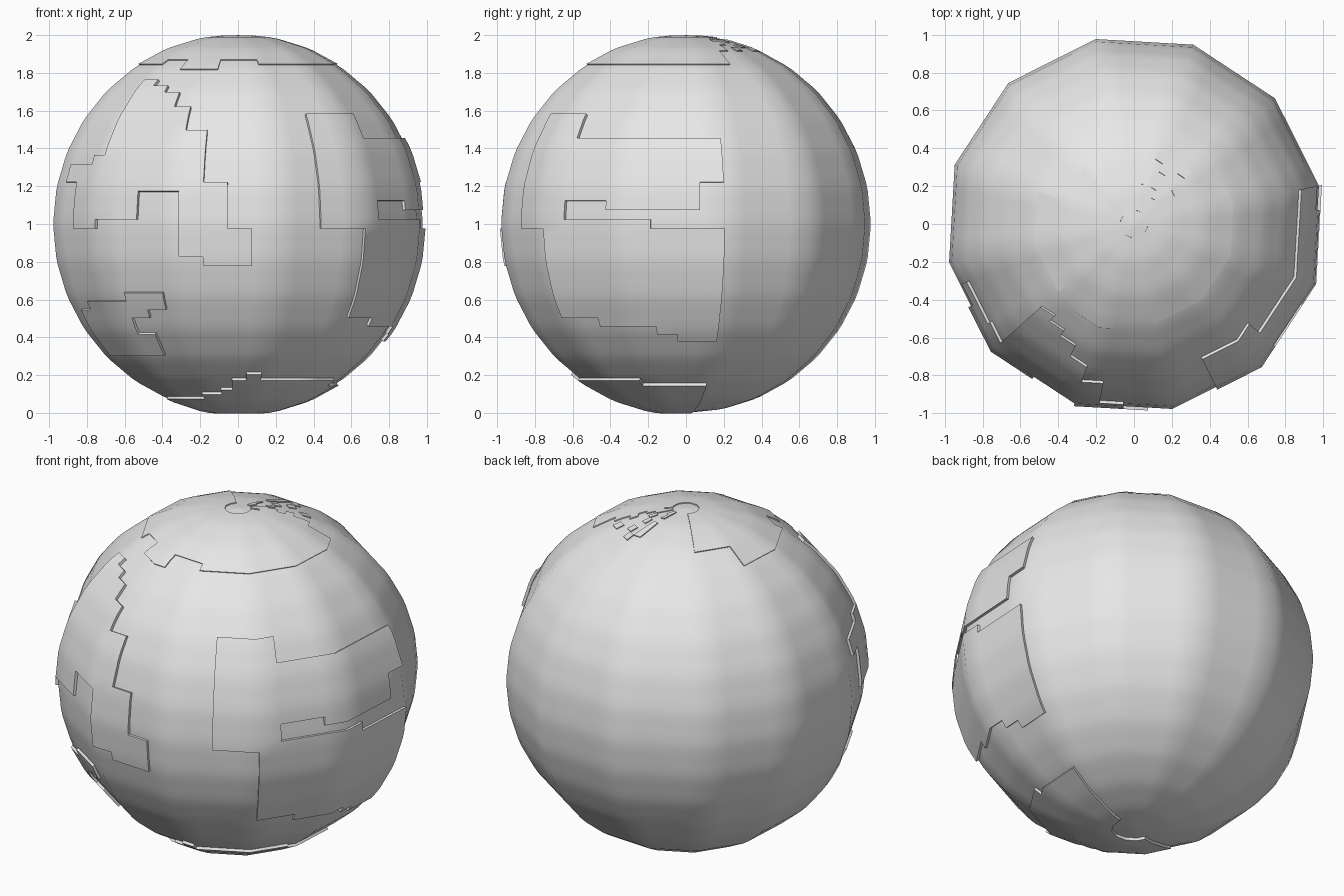
import bpy, bmesh, math, random
from mathutils import Vector

default_cube = bpy.data.objects.get("Cube")
if default_cube:
    bpy.data.objects.remove(default_cube, do_unlink=True)

SEA, LAND, ICE = 1.0, 1.016, 1.006
TURN = 11.7               # rotation of the twelve-sided outline, degrees
COLUMN = 7.5              # width of a grid column, degrees
ROW = 180 / 64            # height of a grid row, degrees
COLUMNS = range(48)
BOTTOM, TOP = -33, 32     # row lines at the poles

grey = bpy.data.materials.new("light_grey")
grey.use_nodes = True
grey.diffuse_color = (0.8, 0.8, 0.8, 1)
grey.node_tree.nodes["Principled BSDF"].inputs["Base Color"].default_value = grey.diffuse_color


def facet_point(column, line):
    """Point on a faceted ball with 12 sides and 16 bands."""
    side, u = divmod(column, 4)
    u /= 4
    lat = max(-90, min(90, (line + 0.5) * ROW))
    band, v = divmod(lat, ROW * 4)
    v /= ROW * 4
    a, b = (math.radians(TURN + 30 * s) for s in (side, side + 1))
    low, high = (math.radians(ROW * 4 * k) for k in (band, band + 1))
    ring = math.cos(low) * (1 - v) + math.cos(high) * v
    height = math.sin(low) * (1 - v) + math.sin(high) * v
    x = math.cos(a) * (1 - u) + math.cos(b) * u
    y = math.sin(a) * (1 - u) + math.sin(b) * u
    return Vector((x * ring, y * ring, height))


def box_cells(boxes):
    """Grid cells inside boxes of first column, end column, low line, high line."""
    return {(c, r) for first, end, low, high in boxes
            for c in range(first, end) for r in range(low, high)}


def make_shell(name, cells, radius, raised=True):
    bm = bmesh.new()
    for c, r in sorted(cells):
        corners = ((c, r), (c + 1, r), (c + 1, r + 1), (c, r + 1))
        bm.faces.new([bm.verts.new(facet_point(*p)) for p in corners])
    bmesh.ops.remove_doubles(bm, verts=bm.verts[:], dist=0.0005)
    if raised:
        # lift the surface off the sea, leaving step walls around it
        grown = bmesh.ops.extrude_face_region(bm, geom=bm.faces[:])["geom"]
        for v in grown:
            if isinstance(v, bmesh.types.BMVert):
                v.co *= radius
    mesh = bpy.data.meshes.new(name)
    bm.to_mesh(mesh)
    bm.free()
    mesh.materials.append(grey)
    obj = bpy.data.objects.new(name, mesh)
    obj.location.z = SEA
    bpy.context.collection.objects.link(obj)
    bpy.ops.object.select_all(action="DESELECT")
    obj.select_set(True)
    bpy.context.view_layer.objects.active = obj
    bpy.ops.object.shade_smooth_by_angle(angle=math.radians(40))
    return obj


# Sea ball
make_shell("sea_ball", box_cells([(0, 48, BOTTOM, TOP)]), SEA, raised=False)

# Stepped land on the front, tapering to the upper left
make_shell("front_land", box_cells([
    (25, 26, 4, 6), (26, 27, -1, 6), (27, 28, -1, 7), (28, 29, 0, 17),
    (29, 30, 0, 16), (30, 31, 3, 15), (31, 32, 3, 13), (32, 33, -4, 10),
    (33, 34, -5, 4), (34, 35, -5, -1)]), LAND)

# Small land low on the front
make_shell("lower_land", box_cells([
    (25, 27, -16, -10), (26, 29, -16, -9), (29, 30, -11, -8),
    (30, 31, -10, -8), (29, 30, -16, -13)]), LAND)

# Large land on the side, split by a narrow inlet
make_shell("side_land_upper", box_cells([
    (38, 41, -1, 12), (41, 43, 2, 9), (43, 47, 1, 9), (47, 48, 4, 9),
    (40, 41, -11, -1), (41, 42, -11, 0), (42, 45, -12, 0),
    (45, 46, -13, -1), (46, 48, -14, -1)]), LAND)

# Polar land underneath
make_shell("south_land", box_cells([
    (25, 31, -30, -24), (31, 33, -30, -23), (33, 34, -30, -22),
    (34, 35, -30, -20), (35, 36, -30, -19), (36, 43, -30, -20),
    (43, 48, -30, -21)]), LAND)

# Thin ice cap on top, open at the back with broken pieces along one side
ice = box_cells([(20, 48, 20, 30), (0, 2, 20, 30), (16, 20, 23, 30), (30, 33, 19, 20)])
ice -= box_cells([(33, 36, 20, 21), (28, 30, 20, 21)])
rng = random.Random(4)
for cell in sorted(box_cells([(2, 9, 23, 30)])):
    if rng.random() < 0.45:
        ice.add(cell)
make_shell("ice_cap", ice, ICE)
